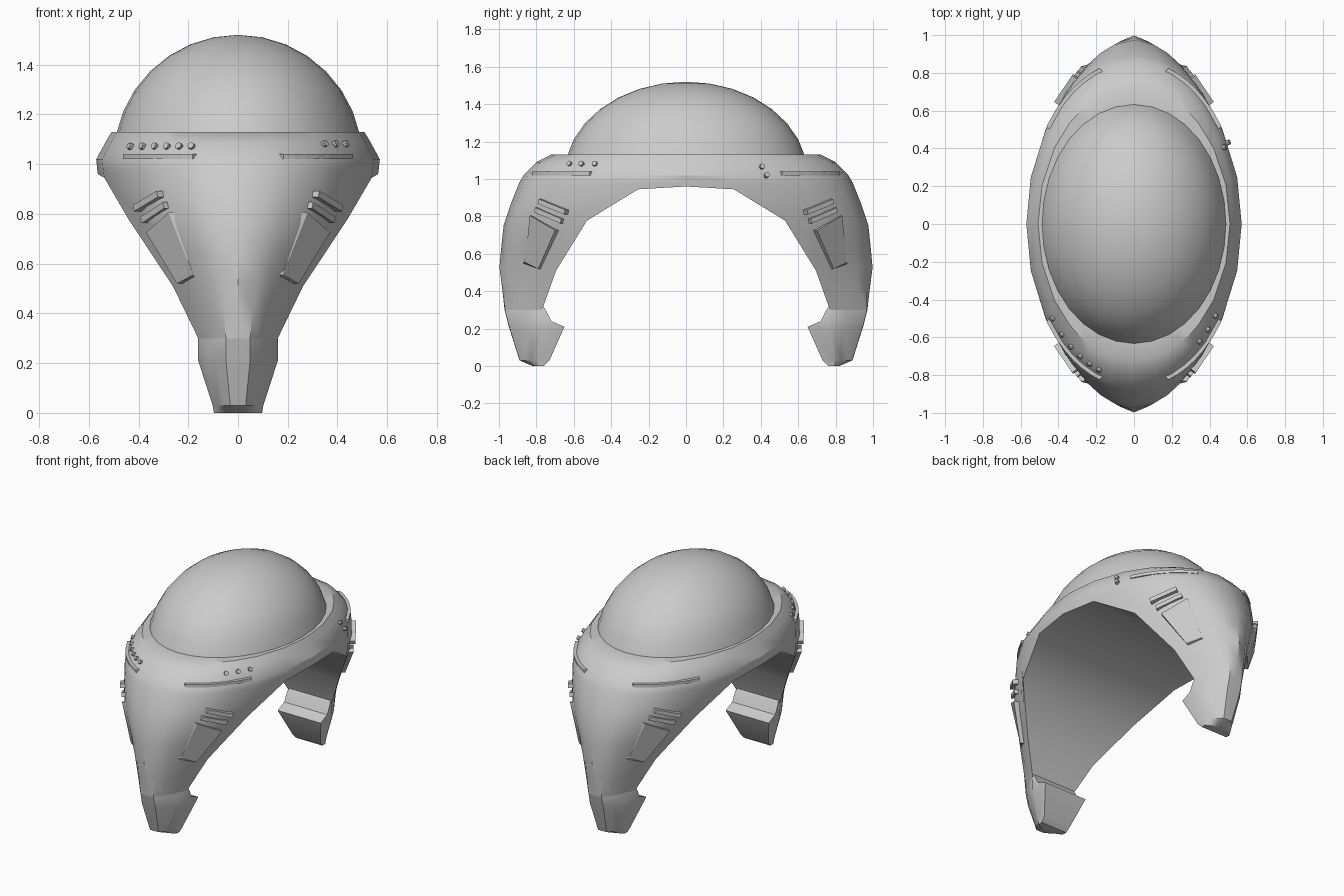
import bpy, bmesh
from math import sin, cos, radians, copysign
from mathutils import Vector

if "Cube" in bpy.data.objects:
    bpy.data.objects.remove(bpy.data.objects["Cube"])

# Body levels: height -> (half width, half length, roundness exponent)
LEVELS = [(0.30, 0.313, 1.0, 1.6), (0.52, 0.43, 1.0, 1.65), (0.78, 0.538, 0.972, 1.9),
          (0.98, 0.566, 0.892, 2.0), (1.02, 0.570, 0.868, 2.0), (1.09, 0.532, 0.80, 2.0),
          (1.13, 0.508, 0.72, 2.0)]
# Side opening: height -> half length of the arch
ARCH = [(0.30, 0.77), (0.35, 0.765), (0.51, 0.695), (0.78, 0.53), (0.945, 0.26), (0.96, 0.0)]
EDGE = 54.2  # ring angle where the legs begin


def lookup(table, z):
    if z <= table[0][0]:
        return table[0][1:]
    for a, b in zip(table, table[1:]):
        if z <= b[0]:
            t = (z - a[0]) / (b[0] - a[0])
            return tuple(p + (q - p) * t for p, q in zip(a[1:], b[1:]))
    return table[-1][1:]


def ring_point(deg, z):
    w, l, p = lookup(LEVELS, z)
    c, s = round(cos(radians(deg)), 9), round(sin(radians(deg)), 9)
    if c == 0:  # the ridge flattens into a strip low on the leg
        l *= 1 - 0.03 * min(1, max(0, (0.54 - z) / 0.22))
    return Vector((copysign(w * abs(c) ** (2 / p), c), copysign(l * abs(s) ** (2 / p), s), z))


def surface_y(x, z):
    w, l, p = lookup(LEVELS, z)
    return l * max(0, 1 - (abs(x) / w) ** p) ** (1 / p)


def make(name, verts, faces, smooth=None):
    me = bpy.data.meshes.new(name)
    me.from_pydata([tuple(v) for v in verts], [], faces)
    bm = bmesh.new()
    bm.from_mesh(me)
    bmesh.ops.remove_doubles(bm, verts=bm.verts, dist=0.0005)
    bmesh.ops.recalc_face_normals(bm, faces=bm.faces)
    bm.to_mesh(me)
    bm.free()
    ob = bpy.data.objects.new(name, me)
    bpy.context.collection.objects.link(ob)
    if smooth:
        bpy.ops.object.select_all(action='DESELECT')
        ob.select_set(True)
        bpy.context.view_layer.objects.active = ob
        bpy.ops.object.shade_smooth_by_angle(angle=radians(smooth))
    return ob


def loft(name, sections, smooth=None):
    n = len(sections[0])
    verts = [v for s in sections for v in s]
    faces = [(k * n + i, k * n + (i + 1) % n, (k + 1) * n + (i + 1) % n, (k + 1) * n + i)
             for k in range(len(sections) - 1) for i in range(n)]
    faces += [tuple(range(n)), tuple(range(len(verts) - n, len(verts)))]
    return make(name, verts, faces, smooth)


# Arched body: each column runs from the rim down to the side opening
quarter = [0, 16.6, 34.2, 47.8, EDGE, 61, 69, 77]
angles = quarter + [90] + [180 - a for a in quarter[:0:-1]]
angles += [a + 180 for a in angles]
columns = []
for a in angles:
    bottom = 0.96
    while bottom > 0.3025 and abs(ring_point(a, bottom).y) > lookup(ARCH, bottom)[0] + 1e-6:
        bottom -= 0.0025
    top = ring_point(a, 1.13)
    col = [Vector((top.x * 0.93, top.y * 0.85, 1.13))]
    col += [ring_point(a, z) for z in (1.13, 1.09, 1.02)]
    col += [ring_point(a, 0.98 + (bottom - 0.98) * k / 6) for k in range(7)]
    columns.append(col)
rows, n = len(columns[0]), len(columns)
faces = [(i * rows + j, i * rows + j + 1, (i + 1) % n * rows + j + 1, (i + 1) % n * rows + j)
         for i in range(n) for j in range(rows - 1)]
# vaulted underside: join the bottom of each column to its mirror image across x
for i in range(-4, 4):
    pair = [i % n, (i + 1) % n, (n // 2 - i - 1) % n, (n // 2 - i) % n]
    faces.append(tuple(k * rows + rows - 1 for k in pair))
make("arched_body", [v for c in columns for v in c], faces, 32)

# Dome
bm = bmesh.new()
bmesh.ops.create_uvsphere(bm, u_segments=32, v_segments=16, radius=1)
bmesh.ops.scale(bm, vec=(0.5, 0.65, 0.5), verts=bm.verts)
bmesh.ops.translate(bm, vec=(0, 0, 1.02), verts=bm.verts)
bmesh.ops.bisect_plane(bm, geom=bm.verts[:] + bm.edges[:] + bm.faces[:],
                       plane_co=(0, 0, 1.12), plane_no=(0, 0, 1), clear_inner=True)
dome_mesh = bpy.data.meshes.new("dome")
bm.to_mesh(dome_mesh)
bm.free()
for poly in dome_mesh.polygons:
    poly.use_smooth = True
bpy.context.collection.objects.link(bpy.data.objects.new("dome", dome_mesh))

# Feet continue the body's cross-section: height, outer y, half width, side start y, inner y
FOOT = [(0.34, 0.955, 0.145, 0.80, 0.78), (0.30, 0.97, 0.16, 0.77, 0.75),
        (0.24, 0.955, 0.16, 0.77, 0.72), (0.21, 0.947, 0.16, 0.77, 0.65),
        (0.03, 0.89, 0.102, 0.79, 0.73), (0.0, 0.82, 0.097, 0.79, 0.76)]
edge, tip = ring_point(EDGE, 0.3), ring_point(90, 0.3)
for side, s in (("front", -1), ("back", 1)):
    sections = []
    for z, yo, w, ym, yi in FOOT:
        sec = []
        for a in (EDGE, 61, 69, 77, 90, 103, 111, 119, 180 - EDGE):
            p = ring_point(a, 0.3)
            y = ym + (yo - ym) * (p.y - edge.y) / (tip.y - edge.y)
            sec.append((p.x / edge.x * w, s * y, z))
        sections.append(sec + [(-w, s * yi, z), (w, s * yi, z)])
    loft(side + "_foot", sections, 30)


# Square bar between two points, sunk into the surface
def bar(name, p, q, height, depth):
    along = (q - p).normalized()
    out = Vector((copysign(0.8, p.x), copysign(0.6, p.y), 0)).normalized()
    up = along.cross(out).normalized() * height / 2
    loft(name, [[e + up, e - up, e - up - out * depth, e + up - out * depth] for e in (p, q)])


# Trim repeated on the four corners
PANEL = [(0.28, 0.835, 0.805), (0.37, 0.70, 0.725), (0.245, 0.79, 0.52), (0.18, 0.86, 0.555)]
for sx in (-1, 1):
    for sy in (-1, 1):
        tag = ("front" if sy < 0 else "back") + ("_left" if sx < 0 else "_right")
        flip = Vector((sx, sy, 1))
        inner = [(x - 0.025, surface_y(x - 0.025, z) - 0.008, z) for x, y, z in PANEL]
        loft(tag + "_panel", [[Vector(c) * flip for c in PANEL],
                              [Vector(c) * flip for c in inner]])
        bar(tag + "_upper_vent", Vector((0.325, 0.79, 0.88)) * flip,
            Vector((0.42, 0.65, 0.823)) * flip, 0.026, 0.045)
        bar(tag + "_lower_vent", Vector((0.30, 0.81, 0.835)) * flip,
            Vector((0.39, 0.67, 0.775)) * flip, 0.026, 0.045)
        # long strip following the brow
        strip = []
        for k in range(7):
            x = 0.175 + 0.28 * k / 6
            y = surface_y(x, 1.03)
            strip.append([Vector((x + o * 0.7, y + o * 0.7, z)) * flip
                          for o, z in ((0.012, 1.02), (0.012, 1.04), (-0.02, 1.04), (-0.02, 1.02))])
        loft(tag + "_strip", strip)

# Rivets: x, front/back sign, height
rivets = [(-0.43 + 0.049 * i, -1, 1.07) for i in range(6)]
rivets += [(x, -1, 1.08) for x in (0.345, 0.39, 0.43)]
rivets += [(0.475, 1, 1.065), (0.495, 1, 1.02)]
for x, s, z in rivets:
    y = s * surface_y(x, z)
    out = Vector((x / 0.32, y / 0.75, 0.6)).normalized()
    bpy.ops.mesh.primitive_cylinder_add(vertices=8, radius=0.014, depth=0.026,
                                        location=Vector((x, y, z)),
                                        rotation=out.to_track_quat('Z', 'Y').to_euler())
    bpy.context.object.name = "rivet"
